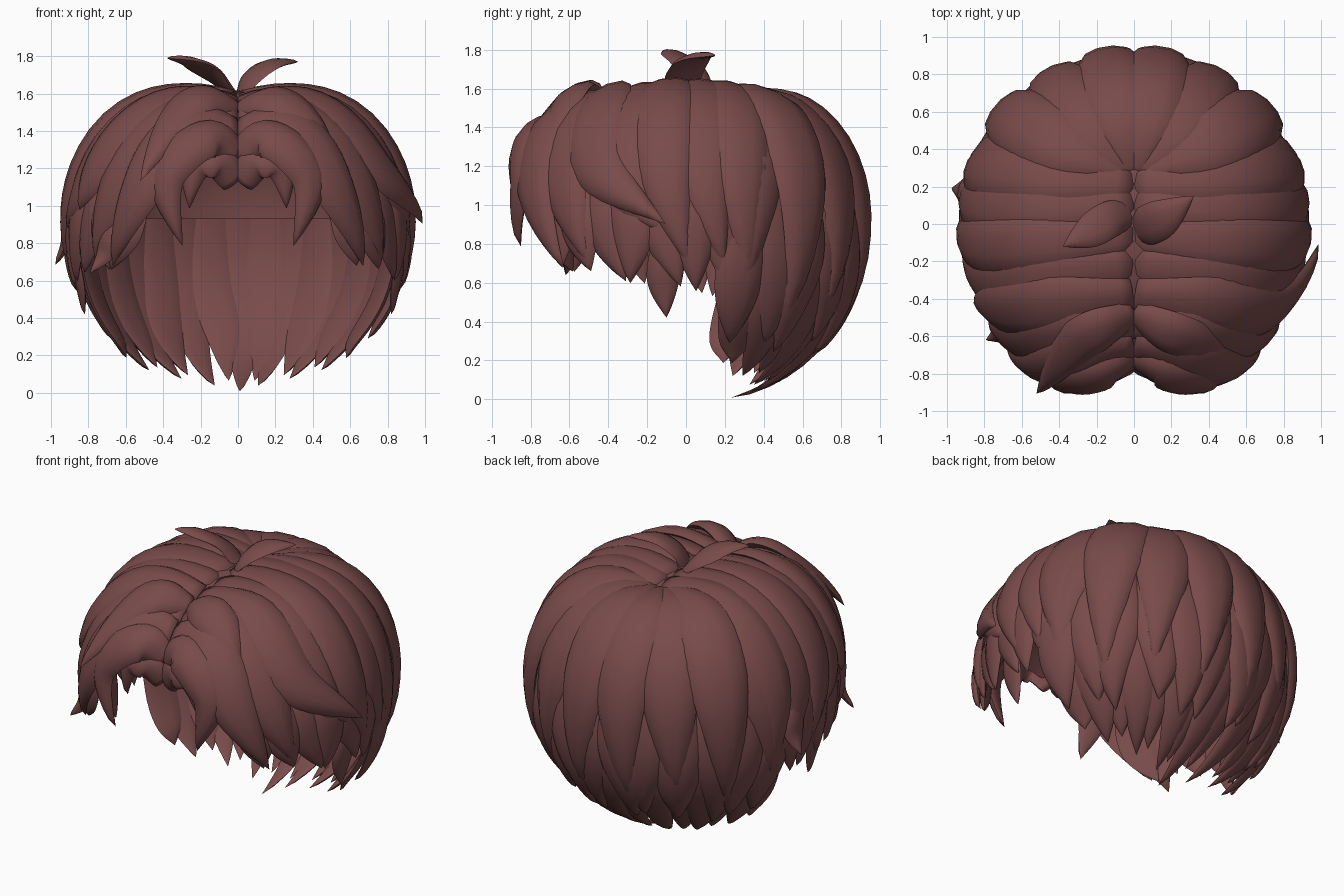
import bpy, bmesh, math, random
from mathutils import Vector

if "Cube" in bpy.data.objects:
    bpy.data.objects.remove(bpy.data.objects["Cube"], do_unlink=True)
random.seed(4)

hair = bpy.data.materials.new("reddish_brown")
hair.use_nodes = True
COLOR = (0.19, 0.07, 0.069, 1)
hair.diffuse_color = COLOR
hair.node_tree.nodes["Principled BSDF"].inputs["Base Color"].default_value = COLOR

# Head volume: rounded ellipsoid that all locks lie on
MID = Vector((0, 0, 0.85))
RAD, TOP, LOW, POW = 0.92, 0.86, 0.87, 2.2


def on_head(p, r=1.0):
    d = Vector(p) - MID
    tall = TOP if d.z > 0 else LOW
    size = (math.hypot(d.x, d.y) / RAD) ** POW + (abs(d.z) / tall) ** POW
    return MID + d * (r / max(size, 1e-6) ** (1 / POW))


def around(az, z):
    """Point at an angle from the back (positive toward +x) and a height."""
    h = z - MID.z
    k = max(0.0, 1 - (abs(h) / (TOP if h > 0 else LOW)) ** POW) ** (1 / POW)
    a = math.radians(az)
    return Vector((RAD * k * math.sin(a), RAD * k * math.cos(a), z))


def spline(pts, u):
    n = len(pts) - 1
    i = min(int(u * n), n - 1)
    t = u * n - i
    b, c = pts[i], pts[i + 1]
    a = pts[i - 1] if i else b * 2 - c
    d = pts[i + 2] if i + 2 <= n else c * 2 - b
    return 0.5 * (b * 2 + (c - a) * t + (a * 2 - b * 5 + c * 4 - d) * t * t
                  + (b * 3 - a - c * 3 + d) * t ** 3)


def finish(name, bm):
    mesh = bpy.data.meshes.new(name)
    bm.to_mesh(mesh)
    bm.free()
    mesh.materials.append(hair)
    ob = bpy.data.objects.new(name, mesh)
    bpy.context.collection.objects.link(ob)


def lock(name, pts, w, t=0.055, r=(0.95, 0.97, 0.98), root=0.5, steps=18, sides=10):
    """Tapered lens-shaped strand; r is the layer at root, middle and tip."""
    pts = [Vector(p) for p in pts]
    path = []
    for i in range(steps + 1):
        u = i / steps
        p = spline(pts, u)
        if r:
            layer = r[0] + (r[1] - r[0]) * math.sin(math.pi * min(u, 0.5))
            if u > 0.5:
                layer += (r[2] - r[1]) * (2 * u - 1) ** 2
            p = on_head(p, layer)
        path.append(p)
    bm = bmesh.new()
    rings = []
    for i, p in enumerate(path):
        u = i / steps
        tan = (path[min(i + 1, steps)] - path[max(i - 1, 0)]).normalized()
        out = p - MID
        out = (out - tan * out.dot(tan)).normalized()
        side = tan.cross(out)
        grow = math.sin(min(u / 0.4, 1) * math.pi / 2)
        f = root + (1 - root) * grow
        if u > 0.5:
            f *= 1 - (2 * u - 1) ** 1.7
        ring = []
        for k in range(sides):
            a = 2 * math.pi * k / sides
            s = math.sin(a)
            bulge = t * math.sqrt(f) * (s if s > 0 else 0.35 * s)
            ring.append(bm.verts.new(p + side * (w * f * math.cos(a)) + out * bulge))
        rings.append(ring)
    for one, two in zip(rings, rings[1:]):
        for k in range(sides):
            n = (k + 1) % sides
            bm.faces.new((one[k], one[n], two[n], two[k]))
        for k in (0, sides // 2):
            bm.edges.get((one[k], two[k])).smooth = False
    bm.faces.new(rings[0])
    bmesh.ops.remove_doubles(bm, verts=bm.verts, dist=0.0005)
    bmesh.ops.recalc_face_normals(bm, faces=bm.faces)
    for f in bm.faces:
        f.smooth = True
    finish(name, bm)


# Inner scalp cap, open at the face and the nape
bm = bmesh.new()
bmesh.ops.create_uvsphere(bm, u_segments=48, v_segments=32, radius=1)
for v in bm.verts:
    v.co = on_head(v.co + MID, 0.89)
gone = []
for f in bm.faces:
    c = f.calc_center_median()
    if c.z < max(0.95, 0.78 - c.y * 0.55):
        gone.append(f)
    f.smooth = True
bmesh.ops.delete(bm, geom=gone, context='FACES')
finish("scalp_cap", bm)

# Nape: two under layers of pointed locks
for i in range(15):
    az = -70 + 10 * i
    j = random.uniform(-4, 4)
    tip = 0.01 + 0.13 * abs(az / 70) ** 1.5 + (0.04 if i % 2 == 0 else 0)
    if i == 7:
        tip = 0.0
    lock(f"nape_lock_{i + 1}", [around(az, 1.0), around(az, 0.6), around(az + j, 0.28),
         around(az + j, tip)], 0.115, 0.035, (0.92, 0.93 + 0.015 * (i % 2), 0.99), 0.8)
for i in range(12):
    az = -71.5 + 13 * i
    j = random.uniform(-5, 5)
    tip = random.uniform(0.16, 0.3)
    lock(f"lower_back_lock_{i + 1}", [around(az, 1.15), around(az, 0.8), around(az + j, 0.5),
         around(az + j, tip)], 0.13, 0.045, (0.93, 0.96 + 0.012 * (i % 2), 0.99), 0.7)

for m, word in ((1, "left"), (-1, "right")):
    # Short under locks over the ears and temples
    for i, az in enumerate(range(78, 148, 10)):
        tip = 0.53 + 0.14 * (az - 78) / 60 + random.uniform(-0.02, 0.03)
        bend = random.uniform(-8, 3)
        lock(f"{word}_temple_lock_{i + 1}", [around(m * (az + 4), 1.2), around(m * az, 0.9),
             around(m * (az + bend), tip)], 0.12, 0.045, (0.92, 0.96 + 0.012 * (i % 2), 0.99), 0.7)
    lock(f"{word}_sideburn", [around(m * 96, 0.85), around(m * 98, 0.62), around(m * 97, 0.42)],
         0.085, 0.035, (0.93, 0.95, 1.0), 0.8)

    # Crown locks fanning down the back from the whorl
    crown = ((9, 0.4, 0.99), (29, 0.46, 0.98), (49, 0.4, 1.01), (68, 0.52, 0.97))
    for i, (az, tip, layer) in enumerate(crown):
        lock(f"{word}_crown_lock_{i + 1}", [(0.015 * m, 0.27, 1.6), around(m * az * 0.9, 1.52),
             around(m * az, 1.05), around(m * (az + 3), tip)],
             0.185, 0.065, (0.84, layer, 0.99), 0.15)

    # Side locks combed down from the parting: root, shoulder, side and tip depth, tip height
    rows = ((0.24, 0.27, 0.3, 0.34, 0.58), (0.12, 0.1, 0.11, 0.2, 0.68),
            (-0.06, -0.1, -0.1, 0.02, 0.68), (-0.24, -0.29, -0.32, -0.12, 0.86))
    for i, (a, b, c, d, z) in enumerate(rows):
        lock(f"{word}_side_lock_{i + 1}", [(0.015 * m, a, 1.6), (0.52 * m, b, 1.55),
             (0.87 * m, c, 1.12), (0.9 * m, d, z)],
             0.165, 0.065, (0.83, 0.985 - 0.012 * (i % 2), 0.99), 0.7)

    # Fringe: swept locks from the parting, top layer to inner curl
    left = m > 0
    sweep_tip = (0.93, -0.1, 0.9) if left else (0.86, -0.42, 0.98)
    lock(f"{word}_fringe_sweep", [(0.015 * m, -0.42, 1.6), (0.42 * m, -0.45, 1.55),
         (0.75 * m, -0.45, 1.2), (m * sweep_tip[0],) + sweep_tip[1:]],
         0.17, 0.065, (0.87, 1.0, 1.08 if left else 1.03), 0.6)
    lock(f"{word}_fringe_outer", [(0.015 * m, -0.58, 1.53), (0.35 * m, -0.6, 1.48),
         (0.64 * m, -0.62, 1.1), (0.76 * m, -0.5, 0.7)],
         0.17, 0.06, (0.9, 1.0, 1.0), 0.6)
    lock(f"{word}_fringe_middle", [(0.015 * m, -0.68, 1.42), (0.28 * m, -0.72, 1.42),
         (0.5 * m, -0.75, 1.08), (0.66 * m, -0.62, 0.68)],
         0.16, 0.06, (0.92, 1.04, 1.01), 0.6)
    lock(f"{word}_fringe_curl", [(0.015 * m, -0.72, 1.28), (0.17 * m, -0.8, 1.36),
         (0.37 * m, -0.82, 1.14), (0.28 * m, -0.8, 0.79)],
         0.125, 0.065, (0.9, 1.05, 0.98), 0.7)
    lock(f"{word}_fringe_inner_curl", [(0.02 * m, -0.75, 1.14), (0.11 * m, -0.8, 1.24),
         (0.23 * m, -0.8, 1.2), (0.25 * m, -0.75, 0.98)],
         0.1, 0.05, (0.86, 0.97, 0.9), 0.8)
    over_tip = (0.5 * m, -0.68, 1.26) if left else (0.46 * m, -0.8, 1.1)
    lock(f"{word}_fringe_overlay", [(0.015 * m, -0.5, 1.56), (0.25 * m, -0.58, 1.5), over_tip],
         0.13, 0.06, (0.9, 1.03, 1.04 if left else 1.17), 0.5)

# Loose flicks at the right side
lock("right_ear_flick", [around(-80, 1.05), around(-79, 0.85), around(-79, 0.7)],
     0.08, 0.04, (0.96, 1.0, 1.09), 0.6)
lock("right_temple_flick", [around(-135, 0.95), around(-131, 0.78), around(-128, 0.66)],
     0.07, 0.04, (0.96, 1.0, 1.11), 0.6)

# Two upright tufts on the parting
lock("right_top_tuft", [(0.01, 0.06, 1.54), (-0.12, 0.03, 1.68), (-0.25, -0.05, 1.76),
     (-0.38, -0.12, 1.79)], 0.1, 0.035, None, 0.5)
lock("left_top_tuft", [(0, -0.03, 1.54), (0.07, -0.01, 1.67), (0.18, 0.05, 1.75),
     (0.32, 0.15, 1.77)], 0.11, 0.035, None, 0.5)
